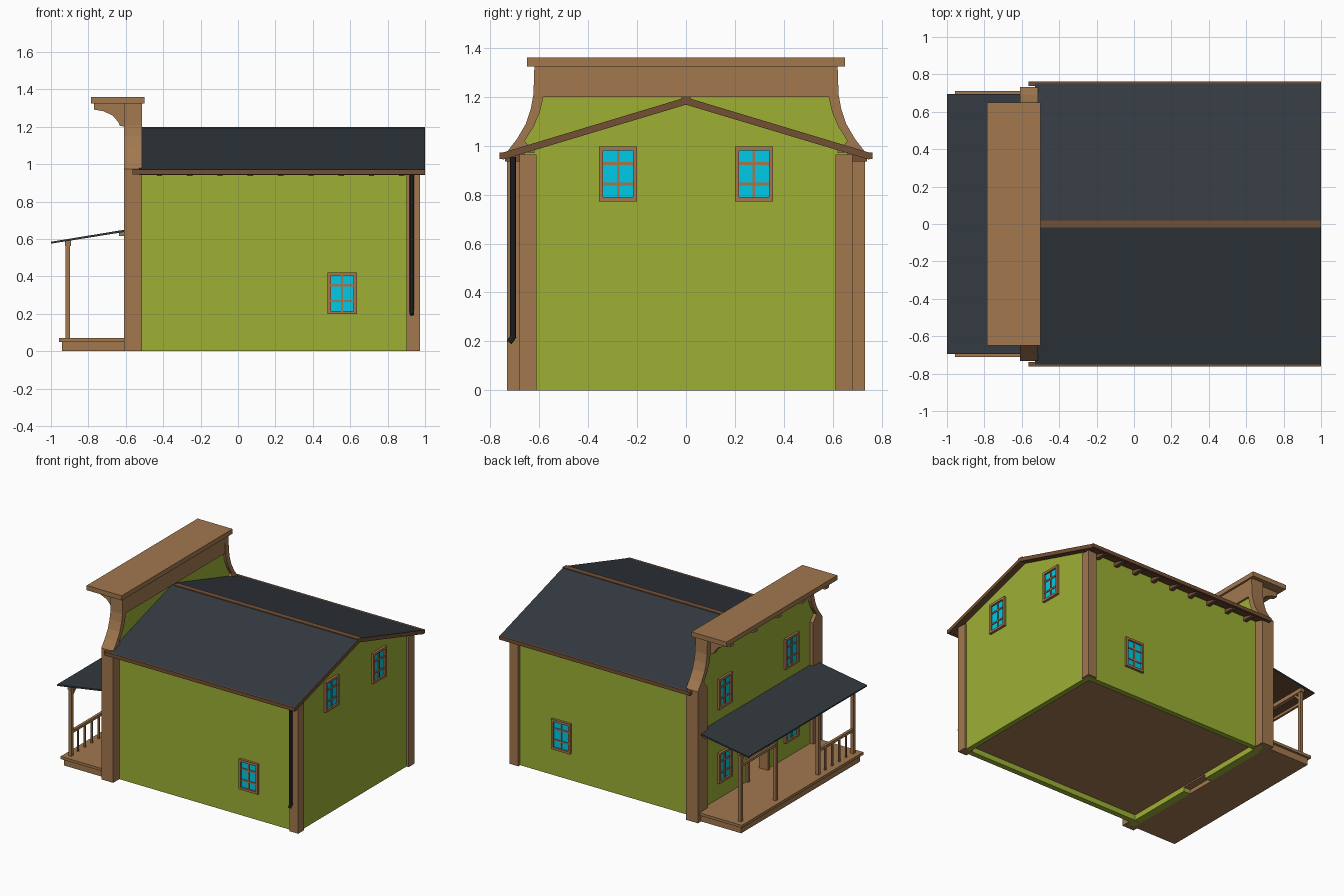
import bpy, bmesh, math
from mathutils import Vector

if "Cube" in bpy.data.objects:
    bpy.data.objects.remove(bpy.data.objects["Cube"])


def mat(name, r, g, b):
    m = bpy.data.materials.new(name)
    m.diffuse_color = (r, g, b, 1)
    m.use_nodes = True
    m.node_tree.nodes["Principled BSDF"].inputs["Base Color"].default_value = m.diffuse_color
    return m


GREEN = mat("green siding", 0.34, 0.435, 0.034)
WOOD = mat("brown wood", 0.36, 0.188, 0.078)
TRIM = mat("dark brown trim", 0.175, 0.08, 0.035)
SLATE = mat("slate roof", 0.033, 0.042, 0.052)
PIPE = mat("black pipe", 0.019, 0.022, 0.026)
GLASS = mat("cyan glass", 0.0, 0.6, 0.82)


def finish(name, bm, *mats):
    bmesh.ops.recalc_face_normals(bm, faces=bm.faces)
    me = bpy.data.meshes.new(name)
    bm.to_mesh(me)
    bm.free()
    ob = bpy.data.objects.new(name, me)
    for m in mats:
        me.materials.append(m)
    bpy.context.collection.objects.link(ob)
    return ob


def boxes(name, m, items):
    """One object from (x0, x1, y0, y1, z0, z1) boxes."""
    bm = bmesh.new()
    for x0, x1, y0, y1, z0, z1 in items:
        vs = bmesh.ops.create_cube(bm, size=1)["verts"]
        for v in vs:
            v.co = Vector(((x0 + x1) / 2 + v.co.x * (x1 - x0),
                           (y0 + y1) / 2 + v.co.y * (y1 - y0),
                           (z0 + z1) / 2 + v.co.z * (z1 - z0)))
    return finish(name, bm, m)


def both(x0, x1, y0, y1, z0, z1):
    """A box and its mirror image across y = 0."""
    return [(x0, x1, y0, y1, z0, z1), (x0, x1, -y1, -y0, z0, z1)]


def extrude(name, pts, axis, a, b, *mats):
    """Extrude a (y,z) profile along x, or an (x,z) profile along y."""
    bm = bmesh.new()
    place = (lambda p, t: (t, p[0], p[1])) if axis == "x" else (lambda p, t: (p[0], t, p[1]))
    f = bm.faces.new([bm.verts.new(place(p, a)) for p in pts])
    new = bmesh.ops.extrude_face_region(bm, geom=[f])["geom"]
    d = Vector((b - a, 0, 0)) if axis == "x" else Vector((0, b - a, 0))
    bmesh.ops.translate(bm, vec=d, verts=[g for g in new if isinstance(g, bmesh.types.BMVert)])
    return finish(name, bm, *mats)


def paint(ob, rule, index=1):
    for p in ob.data.polygons:
        if rule(p.normal):
            p.material_index = index


def mirror_y(pts):
    return [(-y, z) for y, z in reversed(pts)]


def window(name, axis, plane, sign, u, z):
    """Framed window on a wall plane; u is the position along the wall."""
    def put(u0, u1, z0, z1, depth):
        n = sorted((plane - sign * 0.01, plane + sign * depth))
        if axis == "x":
            return (*n, u + u0, u + u1, z + z0, z + z1)
        return (u + u0, u + u1, *n, z + z0, z + z1)
    w, h, t = 0.078, 0.112, 0.017
    bars = [put(-w, -w + t, -h, h, 0.018), put(w - t, w, -h, h, 0.018),
            put(-w + t, w - t, h - t, h, 0.018), put(-w + t, w - t, -h, -h + t, 0.018),
            put(-0.005, 0.005, -h + t, h - t, 0.011)]
    bars += [put(-w + t, w - t, c - 0.006, c + 0.006, 0.011) for c in (-0.042, 0.042)]
    boxes(name + "_frame", WOOD, bars)
    boxes(name + "_glass", GLASS, [put(-w + t, w - t, -h + t, h - t, 0.005)])


# Hollow house: side walls, rear gable wall and a raised floor
WY, BX, T = 0.66, 0.955, 0.04
boxes("side_walls", GREEN, both(-0.54, BX, WY - T, WY, 0, 0.972))
extrude("rear_wall", [(-WY + T, 0), (WY - T, 0), (WY - T, 0.983), (0, 1.175), (-WY + T, 0.983)],
        "x", BX - T, BX, GREEN)
boxes("floor", WOOD, [(-0.53, BX - T, -WY + T, WY - T, 0.04, 0.07), (-0.59, -0.53, -0.11, 0.11, 0.03, 0.07)])

# Rear corner posts
boxes("corner_posts", WOOD, both(0.90, 0.972, 0.612, 0.682, 0, 0.965))

# Main roof: slate on top, dark trim on edges and underside
roof = extrude("main_roof", [(-0.757, 0.97), (0, 1.198), (0.757, 0.97), (0.75, 0.943), (0, 1.168), (-0.75, 0.943)],
               "x", -0.53, 1.0, TRIM, SLATE)
paint(roof, lambda n: n.z > 0.5)
boxes("eave_fascia", TRIM, both(-0.565, 1.0, 0.738, 0.763, 0.945, 0.972))
extrude("ridge_beam", [(-0.02, 1.185), (-0.02, 1.198), (0.02, 1.198), (0.02, 1.185)], "x", -0.51, 1.0, TRIM)
tails = []
for i in range(9):
    x = -0.42 + 0.162 * i
    tails += both(x - 0.014, x + 0.014, 0.65, 0.74, 0.936, 0.965)
boxes("rafter_tails", TRIM, tails)

# Drainpipe at the right corner, with a kicked-out foot
bpy.ops.mesh.primitive_cylinder_add(vertices=8, radius=0.012, depth=0.74, location=(0.93, -0.707, 0.585))
pipe = bpy.context.object
pipe.name = "drainpipe"
pipe.data.materials.append(PIPE)
bpy.ops.mesh.primitive_cylinder_add(vertices=8, radius=0.012, depth=0.035, location=(0.93, -0.713, 0.21),
                                    rotation=(math.radians(-35), 0, 0))
foot = bpy.context.object
foot.name = "drainpipe_foot"
foot.data.materials.append(PIPE)

# False front: green panel with an open doorway
panel_half = [(0.11, 0), (0.69, 0), (0.69, 0.98), (0.635, 1.07), (0.605, 1.14), (0.595, 1.25)]
door_top = [(-0.11, 0.46), (0.11, 0.46)]
extrude("facade_panel", door_top + panel_half + mirror_y(panel_half), "x", -0.585, -0.53, GREEN)

# Curved pilasters either side and the plain band on top
pilaster = [(0.62, 0), (0.732, 0), (0.732, 0.975), (0.69, 1.03), (0.655, 1.09), (0.635, 1.15), (0.624, 1.21),
            (0.62, 1.33), (0.58, 1.33), (0.584, 1.2), (0.597, 1.14), (0.622, 1.08), (0.66, 1.02), (0.62, 0.97)]
extrude("pilaster_left", pilaster, "x", -0.61, -0.512, WOOD)
extrude("pilaster_right", mirror_y(pilaster), "x", -0.61, -0.512, WOOD)
boxes("facade_band", WOOD, [(-0.607, -0.515, -0.6, 0.6, 1.2, 1.33)])

# Cornice and its scrolled brackets
boxes("cornice", WOOD, [(-0.787, -0.5, -0.65, 0.65, 1.325, 1.36)])
bracket = [(-0.6, 1.33), (-0.77, 1.33), (-0.77, 1.292), (-0.72, 1.283), (-0.67, 1.26), (-0.64, 1.225),
           (-0.632, 1.205), (-0.6, 1.2)]
for i in range(5):
    y = -0.56 + 0.28 * i
    extrude(f"cornice_bracket_{i + 1}", bracket, "y", y - 0.02, y + 0.02, WOOD)

# Door frame
boxes("door_frame", WOOD, both(-0.6, -0.525, 0.105, 0.13, 0.07, 0.48) + [(-0.6, -0.525, -0.105, 0.105, 0.455, 0.48)])

# Windows
for s, side in ((-1, "right"), (1, "left")):
    window(f"{side}_wall_window", "y", s * WY, s, 0.557, 0.31)
    window(f"rear_{side}_window", "x", BX, 1, s * 0.278, 0.885)
    window(f"facade_upper_{side}_window", "x", -0.585, -1, s * 0.39, 0.85)
    window(f"facade_lower_{side}_window", "x", -0.585, -1, s * 0.39, 0.3)

# Porch deck
boxes("porch_base", WOOD, [(-0.94, -0.585, -0.695, 0.695, 0, 0.05)])
boxes("porch_deck", WOOD, [(-0.957, -0.585, -0.712, 0.712, 0.05, 0.07)])

# Porch posts, beam, wall ledger and corner braces
boxes("porch_posts", WOOD, [(-0.921, -0.897, y - 0.012, y + 0.012, 0.07, 0.58) for y in (-0.66, -0.25, 0.25, 0.66)])
boxes("porch_beams", WOOD, [(-0.924, -0.894, -0.68, 0.68, 0.563, 0.592), (-0.635, -0.58, -0.68, 0.68, 0.615, 0.642)])
for i, (y, d) in enumerate(((-0.66, 1), (-0.25, -1), (0.25, 1), (0.66, -1))):
    extrude(f"porch_brace_{i + 1}", [(y, 0.5), (y + d * 0.065, 0.565), (y + d * 0.045, 0.565), (y, 0.52)],
            "x", -0.917, -0.901, WOOD)

# Railing with balusters in the right bay, a single high rail in the left bay
rails = [(-0.919, -0.899, -0.66, -0.25, 0.235, 0.255), (-0.917, -0.901, 0.25, 0.66, 0.47, 0.49)]
for k in range(1, 5):
    y = -0.66 + 0.082 * k
    rails.append((-0.915, -0.903, y - 0.006, y + 0.006, 0.07, 0.24))
boxes("porch_railings", WOOD, rails)

# Sloping porch roof, brown beneath
porch_roof = extrude("porch_roof", [(-1.0, 0.575), (-0.585, 0.641), (-0.585, 0.653), (-1.0, 0.585)],
                     "y", -0.695, 0.695, SLATE, TRIM)
paint(porch_roof, lambda n: n.z < -0.5)
